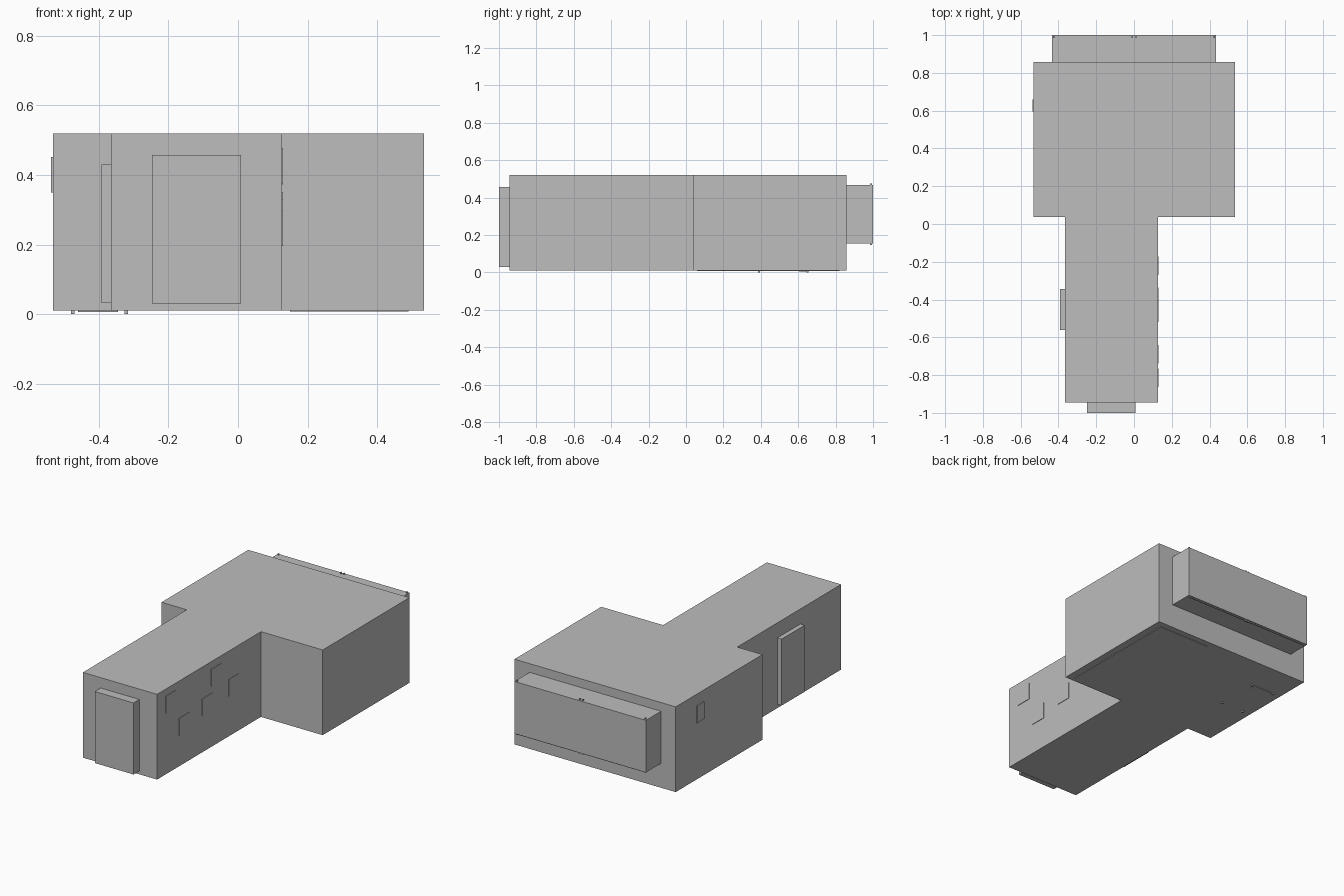
import bpy, bmesh

if "Cube" in bpy.data.objects:
    bpy.data.objects.remove(bpy.data.objects["Cube"])

grey = bpy.data.materials.new("plain grey")
grey.diffuse_color = (0.51, 0.51, 0.51, 1)
grey.use_nodes = True
grey.node_tree.nodes["Principled BSDF"].inputs["Base Color"].default_value = grey.diffuse_color


def finish(name, bm):
    bmesh.ops.recalc_face_normals(bm, faces=bm.faces)
    me = bpy.data.meshes.new(name)
    bm.to_mesh(me)
    bm.free()
    me.materials.append(grey)
    ob = bpy.data.objects.new(name, me)
    bpy.context.collection.objects.link(ob)


def box(name, x, y, z):
    """Box from (min, max) ranges on each axis."""
    bm = bmesh.new()
    bmesh.ops.create_cube(bm, size=1)
    for v in bm.verts:
        v.co = [r[0] if c < 0 else r[1] for c, r in zip(v.co, (x, y, z))]
    finish(name, bm)


# Main T-shaped hall: wide room at the back, corridor at the front
FLOOR, ROOF = 0.01, 0.52
L, R = -0.365, 0.126       # corridor side walls
plan = [(L, -0.945), (R, -0.945), (R, 0.037), (0.535, 0.037),
        (0.535, 0.857), (-0.532, 0.857), (-0.532, 0.037), (L, 0.037)]
bm = bmesh.new()
base = bm.faces.new([bm.verts.new((x, y, FLOOR)) for x, y in plan])
top = bmesh.ops.extrude_face_region(bm, geom=[base], use_keep_orig=True)["geom"]
bmesh.ops.translate(bm, vec=(0, 0, ROOF - FLOOR),
                    verts=[g for g in top if isinstance(g, bmesh.types.BMVert)])
finish("hall_shell", bm)

# Projecting bay and door recesses
box("window_bay", (-0.435, 0.435), (0.85, 1.0), (0.156, 0.468))
box("front_door_recess", (-0.248, 0.008), (-1.0, -0.94), (0.03, 0.458))
box("side_door_recess", (-0.393, L + 0.005), (-0.56, -0.343), (0.032, 0.43))

# Thin plates on the corridor wall: y and z centres
for i, (y, z) in enumerate([(-0.815, 0.427), (-0.69, 0.247), (-0.47, 0.28),
                            (-0.385, 0.424), (-0.222, 0.30)]):
    box(f"wall_plate_{i + 1}", (R - 0.003, R + 0.003),
        (y - 0.049, y + 0.049), (z - 0.051, z + 0.051))

# Plate on the left wall of the wide room
box("left_wall_plate", (-0.538, -0.53), (0.595, 0.66), (0.35, 0.452))

# Window frame bits showing at the edges of the bay
box("bay_sill_strip", (-0.43, 0.43), (0.986, 0.993), (0.151, 0.157))
for i, x in enumerate((-0.425, -0.01, 0.01, 0.425)):
    box(f"bay_mullion_{i + 1}", (x - 0.003, x + 0.003),
        (0.984, 0.994), (0.148, 0.476))

# Floor panel, small floor plate and four feet under the wide room
box("floor_panel", (0.15, 0.49), (0.06, 0.82), (0.007, 0.012))
box("floor_plate", (-0.46, -0.345), (0.605, 0.65), (0.006, 0.012))
for x in (-0.475, -0.322):
    for y in (0.39, 0.65):
        box("foot", (x - 0.005, x + 0.005), (y - 0.005, y + 0.005), (0.0, 0.012))
